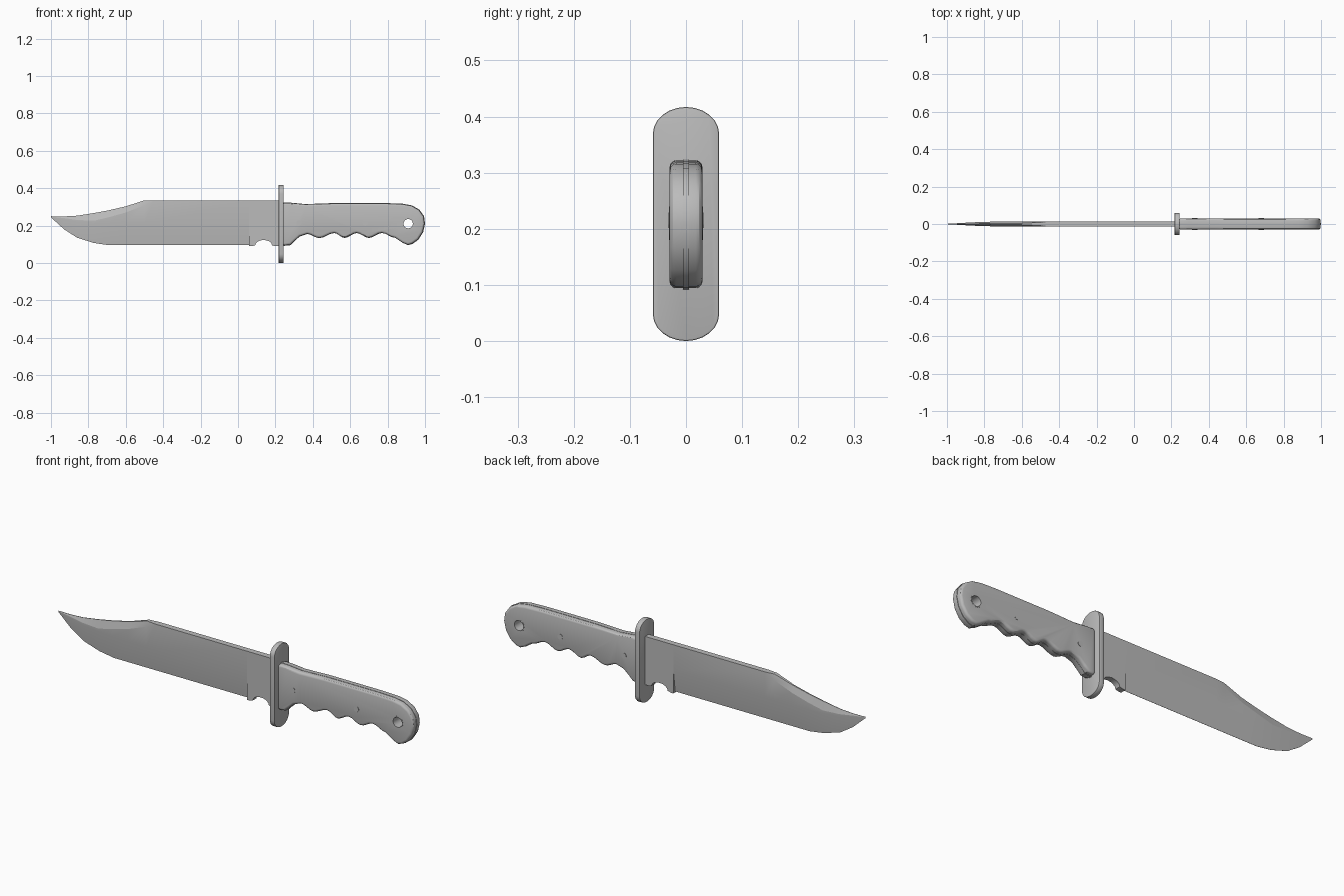
import bpy, bmesh
from math import sin, cos, pi, radians
from mathutils import Matrix, Vector

cube = bpy.data.objects.get("Cube")
if cube:
    bpy.data.objects.remove(cube, do_unlink=True)

steel = bpy.data.materials.new("grey_steel")
steel.use_nodes = True
steel.diffuse_color = (0.5, 0.5, 0.5, 1)
steel.node_tree.nodes["Principled BSDF"].inputs["Base Color"].default_value = (0.5, 0.5, 0.5, 1)


def make(name, bm):
    bmesh.ops.recalc_face_normals(bm, faces=bm.faces)
    mesh = bpy.data.meshes.new(name)
    bm.to_mesh(mesh)
    bm.free()
    mesh.materials.append(steel)
    obj = bpy.data.objects.new(name, mesh)
    bpy.context.collection.objects.link(obj)
    return obj


def prism(name, points, depth):
    """Extrude a closed outline of 3D points along a depth vector."""
    bm = bmesh.new()
    face = bm.faces.new([bm.verts.new(p) for p in points])
    new = bmesh.ops.extrude_face_region(bm, geom=[face])["geom"]
    bmesh.ops.translate(bm, vec=Vector(depth),
                        verts=[v for v in new if isinstance(v, bmesh.types.BMVert)])
    return make(name, bm)


def side_prism(name, outline, half):
    return prism(name, [(x, -half, z) for x, z in outline], (0, 2 * half, 0))


def cylinder(name, x, z, radius, half, sides=20):
    ring = [(x + radius * cos(2 * pi * i / sides), z + radius * sin(2 * pi * i / sides))
            for i in range(sides)]
    return side_prism(name, ring, half)


def finish(obj, bevel=0, segments=2, cutter=None, angle=30):
    """Bevel the rim, cut the hole, bake and smooth."""
    if bevel:
        mod = obj.modifiers.new("rim", "BEVEL")
        mod.width, mod.segments = bevel, segments
        mod.limit_method, mod.angle_limit = "ANGLE", radians(60)
    if cutter:
        mod = obj.modifiers.new("hole", "BOOLEAN")
        mod.object, mod.operation, mod.solver = cutter, "DIFFERENCE", "EXACT"
    bpy.ops.object.select_all(action="DESELECT")
    obj.select_set(True)
    bpy.context.view_layer.objects.active = obj
    bpy.ops.object.convert(target="MESH")
    bpy.ops.object.shade_smooth_by_angle(angle=radians(angle))


# Blade: lofted sections of x, spine z, clip z, grind z, edge z, half spine, half width
W = 0.0145
stations = [
    (-1.00, .250, .248, .246, .244, .0005, .001),
    (-0.93, .249, .240, .232, .180, .001, .005),
    (-0.86, .253, .230, .220, .135, .001, .009),
    (-0.77, .267, .226, .212, .107, .002, .012),
    (-0.69, .282, .245, .210, .095, .003, W),
    (-0.60, .303, .270, .210, .095, .004, W),
    (-0.50, .335, .308, .210, .095, .009, W),
    (-0.45, .335, .333, .210, .095, W, W),
    (0.06, .335, .333, .210, .095, W, W),
]
bm = bmesh.new()
rings = []
for x, spine, clip, grind, edge, s, w in stations:
    section = [(s, spine), (w, clip), (w, grind), (.0004, edge),
               (-.0004, edge), (-w, grind), (-w, clip), (-s, spine)]
    rings.append([bm.verts.new((x, y, z)) for y, z in section])
for a, b in zip(rings, rings[1:]):
    for i in range(len(a)):
        j = (i + 1) % len(a)
        bm.faces.new((a[i], a[j], b[j], b[i]))
bm.faces.new(rings[0])
bm.faces.new(rings[-1])
finish(make("blade", bm), angle=15)

# Full-thickness blade root with a finger notch
notch = [(.137 - .045 * cos(pi * i / 8), .095 + .028 * sin(pi * i / 8)) for i in range(9)]
root = [(.06, .335), (.06, .09), (.075, .09)] + notch + [(.19, .092), (.23, .092), (.23, .335)]
finish(side_prism("blade_root", root, W))

# Guard: tall plate with rounded ends
arc = [pi * i / 12 for i in range(13)]
plate = [(.217, .059 * cos(a), .369 + .048 * sin(a)) for a in arc]
plate += [(.217, -.059 * cos(a), .048 - .048 * sin(a)) for a in arc]
finish(prism("guard", plate, (.027, 0, 0)), bevel=.003)

# Handle: two scales around a thin tang, with finger grooves and a lanyard hole
outline = [(.24, .324), (.29, .322), (.36, .315), (.50, .320), (.80, .320), (.88, .317),
           (.93, .308), (.97, .285), (.995, .25), (1.0, .21), (.99, .165), (.965, .125),
           (.935, .103), (.91, .095), (.88, .108)]
crests = [(.84, .135), (.77, .160), (.70, .134), (.635, .160), (.57, .134),
          (.515, .160), (.435, .133), (.37, .155)]
for (x0, z0), (x1, z1) in zip(crests, crests[1:]):
    for i in range(4):
        t = i / 4
        outline.append((x0 + (x1 - x0) * t, z0 + (z1 - z0) * (1 - cos(pi * t)) / 2))
outline += [crests[-1], (.33, .142), (.30, .115), (.28, .095), (.24, .091)]
hole_cutter = cylinder("hole_cutter", .91, .21, .025, .1)
hole_cutter.hide_render = True
finish(side_prism("handle_tang", outline, .005), cutter=hole_cutter)
scales = side_prism("handle_scales", outline, .0295)
centre = Vector((.24, 0, .22))
scales.data.transform(Matrix.Translation(centre) @ Matrix.Diagonal((.997, 1, .985, 1))
                      @ Matrix.Translation(-centre))
finish(scales, bevel=.012, segments=3, cutter=hole_cutter)
finish(cylinder("lanyard_eyelet", .91, .21, .030, .0305), cutter=hole_cutter)
bpy.data.objects.remove(hole_cutter, do_unlink=True)

# Handle pins
for name, x in (("front_pin", .325), ("rear_pin", .68)):
    finish(cylinder(name, x, .215, .014, .031, 12))
